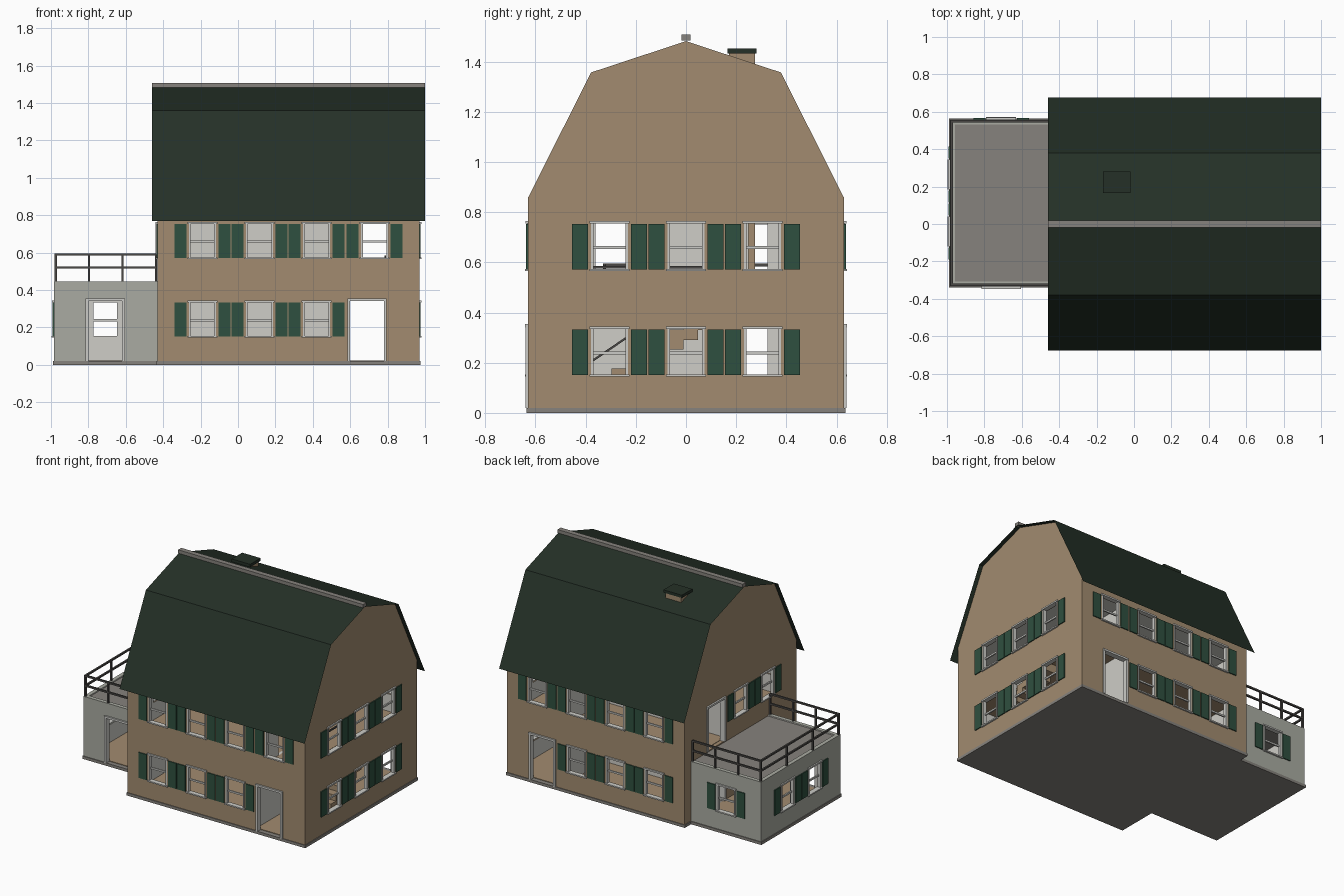
import bpy, bmesh
from mathutils import Vector

if "Cube" in bpy.data.objects:
    bpy.data.objects.remove(bpy.data.objects["Cube"], do_unlink=True)


def material(name, rgb):
    m = bpy.data.materials.new(name)
    m.use_nodes = True
    m.diffuse_color = (*rgb, 1)
    m.node_tree.nodes["Principled BSDF"].inputs["Base Color"].default_value = (*rgb, 1)
    return m


TAN = material("tan wall", (0.36, 0.26, 0.16))
ROOF = material("dark green roof", (0.018, 0.03, 0.02))
SHUTTER = material("shutter green", (0.028, 0.08, 0.05))
ANNEX = material("grey green wall", (0.4, 0.41, 0.36))
TRIM = material("light grey trim", (0.6, 0.6, 0.57))
INNER = material("inner wall grey", (0.62, 0.61, 0.57))
STONE = material("stone grey", (0.24, 0.225, 0.205))
RAIL = material("dark grey rail", (0.07, 0.066, 0.062))


def finish(name, bm, *mats):
    me = bpy.data.meshes.new(name)
    bm.to_mesh(me)
    bm.free()
    for m in mats:
        me.materials.append(m)
    ob = bpy.data.objects.new(name, me)
    bpy.context.collection.objects.link(ob)
    return ob


def boxes(name, mat, spans):
    """One object made of boxes, each given by two opposite corners."""
    bm = bmesh.new()
    for a, b in spans:
        a, b = Vector(a), Vector(b)
        vs = bmesh.ops.create_cube(bm, size=1)["verts"]
        size = [abs(c) for c in b - a]
        bmesh.ops.scale(bm, vec=size, verts=vs)
        bmesh.ops.translate(bm, vec=(a + b) / 2, verts=vs)
    return finish(name, bm, mat)


# A side is (axis, sign, distance); u runs along it, d points out of it
def at(side, u, d, z):
    axis, sign, pos = side
    out = sign * (pos + d)
    return (u, out, z) if axis == "y" else (out, u, z)


def wall(name, side, u0, u1, z0, z1, holes, outer, inner, thick=0.028):
    """Flat wall with rectangular openings, thickened inward."""
    us = sorted({u0, u1, *[h[0] for h in holes], *[h[1] for h in holes]})
    zs = sorted({z0, z1, *[h[2] for h in holes], *[h[3] for h in holes]})
    bm = bmesh.new()
    grid = [[bm.verts.new(at(side, u, 0, z)) for z in zs] for u in us]
    for i in range(len(us) - 1):
        for j in range(len(zs) - 1):
            cu, cz = (us[i] + us[i + 1]) / 2, (zs[j] + zs[j + 1]) / 2
            if not any(h[0] < cu < h[1] and h[2] < cz < h[3] for h in holes):
                bm.faces.new((grid[i][j], grid[i + 1][j], grid[i + 1][j + 1], grid[i][j + 1]))
    bm.normal_update()
    out = Vector(at((side[0], side[1], 1), 0, 0, 0))
    bmesh.ops.reverse_faces(bm, faces=[f for f in bm.faces if f.normal.dot(out) < 0])
    bmesh.ops.delete(bm, geom=[v for v in bm.verts if not v.link_faces], context="VERTS")
    ob = finish(name, bm, outer, inner)
    mod = ob.modifiers.new("thickness", "SOLIDIFY")
    mod.thickness, mod.offset = thick, -1
    mod.material_offset, mod.material_offset_rim = 1, 0


LOW, HIGH = 0.145, 0.565          # window sill heights


def facade(name, side, u0, u1, top, windows, doors, outer):
    """Wall with its trimmed windows, shutters and open doorways."""
    holes, trim, shut = [], [], []

    def add(target, a, b, d0, d1, z0, z1):
        target.append((at(side, a, d0, z0), at(side, b, d1, z1)))

    for c, z in windows:
        t = z + 0.2
        holes.append((c - 0.072, c + 0.072, z + 0.006, t - 0.008))
        add(trim, c - 0.08, c + 0.08, -0.02, 0.012, z, z + 0.009)
        add(trim, c - 0.08, c + 0.08, -0.02, 0.01, t - 0.011, t)
        add(trim, c - 0.07, c + 0.07, -0.018, -0.008, z + 0.088, z + 0.1)
        for s in (-1, 1):
            add(trim, c + s * 0.063, c + s * 0.073, -0.02, 0.004, z + 0.009, t - 0.011)
            add(shut, c + s * 0.085, c + s * 0.149, 0, 0.007, z + 0.006, z + 0.188)
    for c, z, t in doors:
        holes.append((c - 0.092, c + 0.092, z, t - 0.012))
        add(trim, c - 0.105, c + 0.105, -0.028, 0.012, t - 0.014, t)
        for s in (-1, 1):
            add(trim, c + s * 0.09, c + s * 0.105, -0.028, 0.01, z, t - 0.014)
    wall(name + "_wall", side, u0, u1, 0.02, top, holes, outer, INNER)
    if trim:
        boxes(name + "_trim", TRIM, trim)
    if shut:
        boxes(name + "_shutters", SHUTTER, shut)


# Main house walls
EAVE = 0.86
long_row = [-0.19, 0.115, 0.42]
gable_row = [-0.305, 0, 0.305]
for name, s in (("front", -1), ("back", 1)):
    wins = [(c, z) for c in long_row for z in (LOW, HIGH)] + [(0.73, HIGH)]
    facade(name, ("y", s, 0.63), -0.43, 0.97, EAVE, wins, [(0.69, 0.02, 0.355)], TAN)
facade("left_gable", ("x", 1, 0.97), -0.602, 0.602, EAVE,
       [(c, z) for c in gable_row for z in (LOW, HIGH)], [], TAN)
facade("right_gable", ("x", -1, 0.43), -0.602, 0.602, EAVE,
       [(-0.305, HIGH), (0, HIGH)], [(0.28, 0.02, 0.355), (0.28, 0.445, 0.765)], TAN)

# Gable tops
profile = [(-0.63, EAVE), (-0.38, 1.36), (0, 1.485), (0.38, 1.36), (0.63, EAVE)]
for name, x in (("left_gable_top", 0.942), ("right_gable_top", -0.43)):
    bm = bmesh.new()
    f = bm.faces.new([bm.verts.new((x, y * 0.997, z - 0.003 * (z > EAVE))) for y, z in profile])
    new = bmesh.ops.extrude_face_region(bm, geom=[f])["geom"]
    bmesh.ops.translate(bm, vec=(0.028, 0, 0), verts=[v for v in new if isinstance(v, bmesh.types.BMVert)])
    bmesh.ops.recalc_face_normals(bm, faces=bm.faces)
    finish(name, bm, TAN)

# Thin gambrel roof with overhanging eaves
eaves = [(-0.677, 0.768)] + profile[1:4] + [(0.677, 0.768)]
bm = bmesh.new()
rows = [[bm.verts.new((x, y, z)) for x in (-0.46, 1.0)] for y, z in eaves]
for a, b in zip(rows, rows[1:]):
    bm.faces.new((a[0], a[1], b[1], b[0]))
finish("roof", bm, ROOF)
boxes("ridge_cap", STONE, [((-0.46, -0.018, 1.484), (1.0, 0.018, 1.508))])

# Chimney
boxes("chimney", TAN, [((-0.155, 0.172, 0.45), (-0.03, 0.275, 1.432))])
boxes("chimney_cap", ROOF, [((-0.165, 0.165, 1.432), (-0.02, 0.282, 1.452))])

# Plinths
boxes("house_plinth", STONE, [((-0.435, -0.635, 0), (0.975, 0.635, 0.02))])
boxes("annex_plinth", STONE, [((-0.99, -0.34, 0), (-0.435, 0.565, 0.02))])

# Side annex with flat deck
facade("annex_front", ("y", -1, 0.335), -0.985, -0.43, 0.445, [], [(-0.71, 0.02, 0.355)], ANNEX)
facade("annex_back", ("y", 1, 0.56), -0.985, -0.43, 0.445, [(-0.71, LOW)], [], ANNEX)
facade("annex_end", ("x", -1, 0.985), -0.307, 0.532, 0.445, [(0.265, LOW), (-0.04, LOW)], [], ANNEX)
boxes("deck", STONE, [((-0.957, -0.307, 0.425), (-0.43, 0.532, 0.437))])

# Deck railing: posts and two rails on three sides
X0, X1, Y0, Y1, R = -0.975, -0.438, -0.325, 0.55, 0.006
spots = {(X0 + (X1 - X0) * i / 3, y) for i in range(4) for y in (Y0, Y1)}
spots |= {(X0, Y0 + (Y1 - Y0) * i / 3) for i in range(4)}
bars = [((x - R, y - R, 0.437), (x + R, y + R, 0.59)) for x, y in sorted(spots)]
for z in (0.52, 0.59):
    for y in (Y0, Y1):
        bars.append(((X0 - R, y - R, z - R), (X1, y + R, z + R)))
    bars.append(((X0 - R, Y0, z - R), (X0 + R, Y1, z + R)))
boxes("deck_railing", RAIL, bars)

# Floors and ceiling, leaving a stairwell
boxes("ground_floor", TAN, [((-0.402, -0.602, 0.02), (0.942, 0.602, 0.024)),
                            ((-0.957, -0.307, 0.02), (-0.43, 0.532, 0.024))])
boxes("upper_floor", TAN, [((-0.402, -0.602, 0.43), (0.79, 0.602, 0.448)),
                           ((0.79, -0.602, 0.43), (0.942, -0.25, 0.448)),
                           ((0.79, 0.16, 0.43), (0.942, 0.602, 0.448))])
boxes("attic_floor", INNER, [((-0.402, -0.602, 0.79), (0.942, 0.602, 0.805))])

# Inner partitions
wall("hall_partition", ("x", 1, 0.57), -0.602, 0.602, 0.024, 0.79,
     [(0.22, 0.325, 0.024, 0.35), (0.25, 0.325, 0.448, 0.77), (-0.36, -0.235, 0.448, 0.77)],
     INNER, INNER, 0.02)
wall("long_partition", ("y", -1, -0.12), -0.402, 0.55, 0.024, 0.79, [], INNER, INNER, 0.02)

# Staircase with handrail and landing rail
steps = []
for i in range(11):
    y, top = -0.47 + i * 0.0575, 0.059 + i * 0.039
    steps.append(((0.8, y, max(0.024, top - 0.08)), (0.94, y + 0.0575, top)))
boxes("staircase", TAN, steps)
handrail = boxes("handrail", RAIL, [((0.8, -0.45, -0.005), (0.81, 0, 0.005))])
for v in handrail.data.vertices:
    v.co.z += 0.155 + (v.co.y + 0.45) * 0.68
boxes("landing_rail", RAIL, [((0.782, -0.45, 0.575), (0.792, 0.16, 0.585))])
